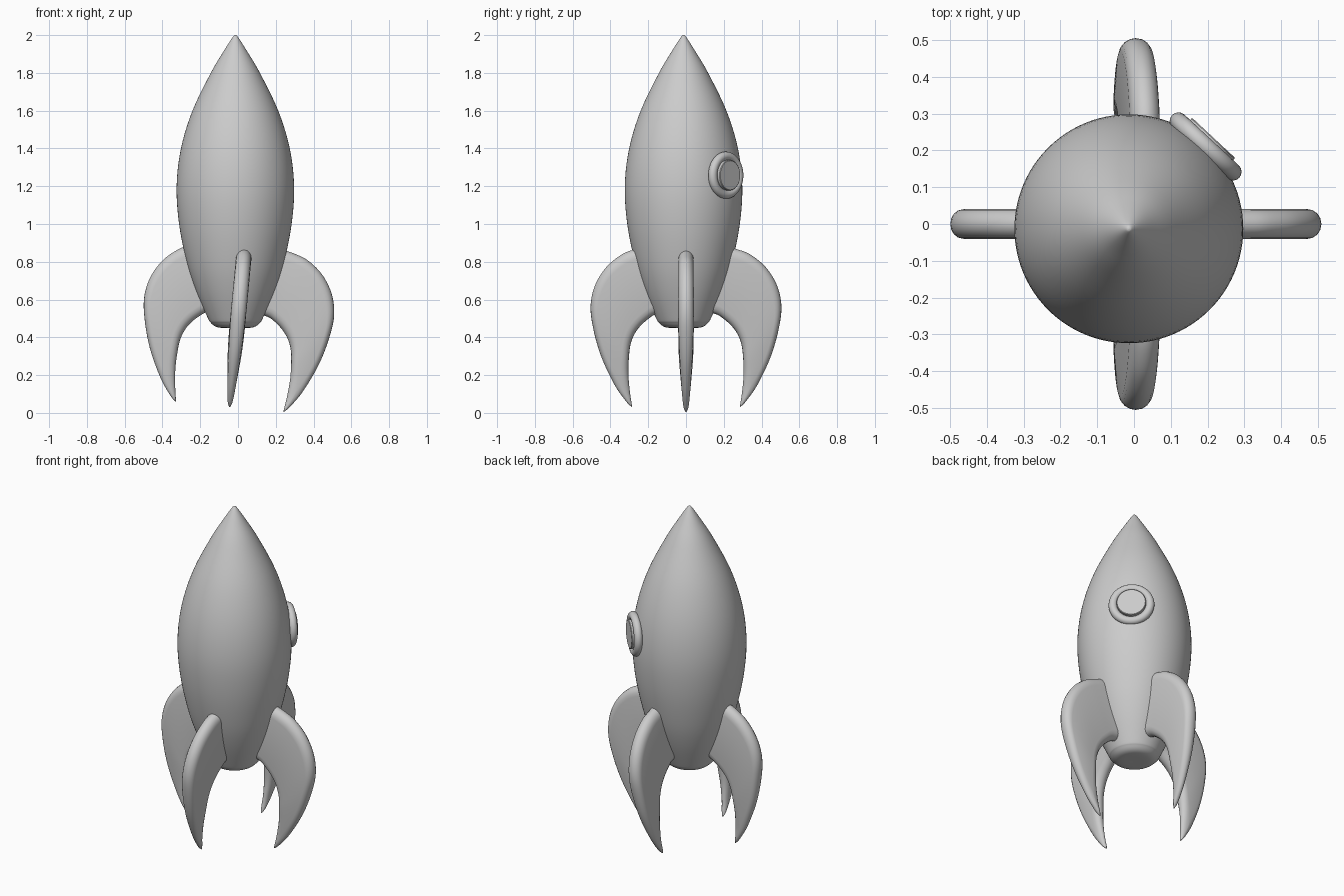
import bpy, bmesh, math
from mathutils import Matrix, Vector

if "Cube" in bpy.data.objects:
    bpy.data.objects.remove(bpy.data.objects["Cube"])


def spline(pts, n):
    """Catmull-Rom interpolation through tuples of any length."""
    out = []
    for i in range(len(pts) - 1):
        p0, p1, p2, p3 = (pts[max(i - 1, 0)], pts[i], pts[i + 1],
                          pts[min(i + 2, len(pts) - 1)])
        for k in range(n):
            t = k / n
            out.append([0.5 * (2 * b + (c - a) * t + (2 * a - 5 * b + 4 * c - d) * t * t
                               + (3 * b - a - 3 * c + d) * t ** 3)
                        for a, b, c, d in zip(p0, p1, p2, p3)])
    return out + [list(pts[-1])]


def skin(name, rings, matrix=Matrix(), closed=False):
    """Bridge equal-sized rings of points into one smooth, capped surface."""
    bm = bmesh.new()
    loops = [[bm.verts.new(matrix @ Vector(p)) for p in r] for r in rings]
    n = len(loops[0])
    pairs = list(zip(loops, loops[1:]))
    if closed:
        pairs.append((loops[-1], loops[0]))
    for a, b in pairs:
        for i in range(n):
            j = (i + 1) % n
            bm.faces.new((a[i], a[j], b[j], b[i]))
    if not closed:
        bm.faces.new(loops[0])
        bm.faces.new(loops[-1])
    bmesh.ops.recalc_face_normals(bm, faces=bm.faces)
    me = bpy.data.meshes.new(name)
    bm.to_mesh(me)
    bm.free()
    ob = bpy.data.objects.new(name, me)
    bpy.context.collection.objects.link(ob)
    bpy.ops.object.select_all(action='DESELECT')
    ob.select_set(True)
    bpy.context.view_layer.objects.active = ob
    bpy.ops.object.shade_smooth_by_angle(angle=math.radians(40))
    return ob


def lathe(name, profile, matrix, segs=64, closed=False):
    rings = [[(r * math.cos(2 * math.pi * i / segs), r * math.sin(2 * math.pi * i / segs), z)
              for i in range(segs)] for r, z in profile]
    return skin(name, rings, matrix, closed)


# Hull: (radius, height) profile spun around a slightly offset axis
hull = [(0.002, 0.45), (0.07, 0.45), (0.105, 0.457), (0.13, 0.477), (0.147, 0.505),
        (0.21, 0.65), (0.258, 0.80), (0.298, 1.0), (0.311, 1.2), (0.288, 1.4),
        (0.227, 1.6), (0.13, 1.8), (0.065, 1.91), (0.015, 1.988), (0.002, 2.0)]
AXIS = Vector((-0.014, -0.013, 0))
lathe("hull", spline(hull, 5), Matrix.Translation(AXIS), 96)

# Fins: stations of (inner r, inner z, outer r, outer z, half thickness)
stations = [(0.10, 0.535, 0.20, 0.885, 0.041), (0.165, 0.52, 0.27, 0.868, 0.041),
            (0.215, 0.485, 0.34, 0.84, 0.041), (0.25, 0.45, 0.42, 0.775, 0.041),
            (0.276, 0.41, 0.48, 0.68, 0.041), (0.295, 0.355, 0.505, 0.57, 0.040),
            (0.303, 0.28, 0.492, 0.45, 0.037), (0.305, 0.20, 0.45, 0.30, 0.030),
            (0.297, 0.11, 0.38, 0.15, 0.021), (0.289, 0.055, 0.318, 0.06, 0.013),
            (0.285, 0.03, 0.288, 0.03, 0.003)]


def fin_section(ir, iz, outr, oz, h):
    a, b = Vector((ir, 0, iz)), Vector((outr, 0, oz))
    length = (b - a).length
    d = (b - a) / length
    cap = min(0.05, length / 2)
    ring = []
    for end, sign in ((b - d * cap, 1), (a + d * cap, -1)):
        for k in range(9):
            t = math.pi * (k / 8 - 0.5)
            ring.append(end + sign * (d * cap * math.cos(t) + Vector((0, h * math.sin(t), 0))))
    # keep the two cap ends distinct when they nearly touch
    if cap == length / 2:
        for i in (8, 17):
            ring[i] = ring[i] + d * (0.0005 if i == 8 else -0.0005)
    return ring


# The fin set leans a few degrees sideways
lean = (Matrix.Translation((0, 0, 0.5)) @ Matrix.Rotation(math.radians(5.4), 4, 'Y')
        @ Matrix.Translation((0, 0, -0.5)))
for i, side in enumerate(("right", "back", "left", "front")):
    skin(side + "_fin", [fin_section(*s) for s in spline(stations, 5)],
         lean @ Matrix.Rotation(i * math.pi / 2, 4, 'Z'))

# Porthole: round frame and raised glass facing the back right
port = (Matrix.Translation(AXIS + Vector((0, 0, 1.258)))
        @ Matrix.Rotation(math.radians(47), 4, 'Z') @ Matrix.Rotation(math.pi / 2, 4, 'Y'))
tube = [(0.101 + 0.024 * math.cos(math.pi * k / 8), 0.306 + 0.024 * math.sin(math.pi * k / 8))
        for k in range(16)]
lathe("porthole_frame", tube, port, closed=True)
lathe("porthole_glass", [(0.08, 0.28), (0.08, 0.335), (0.077, 0.338)], port)
